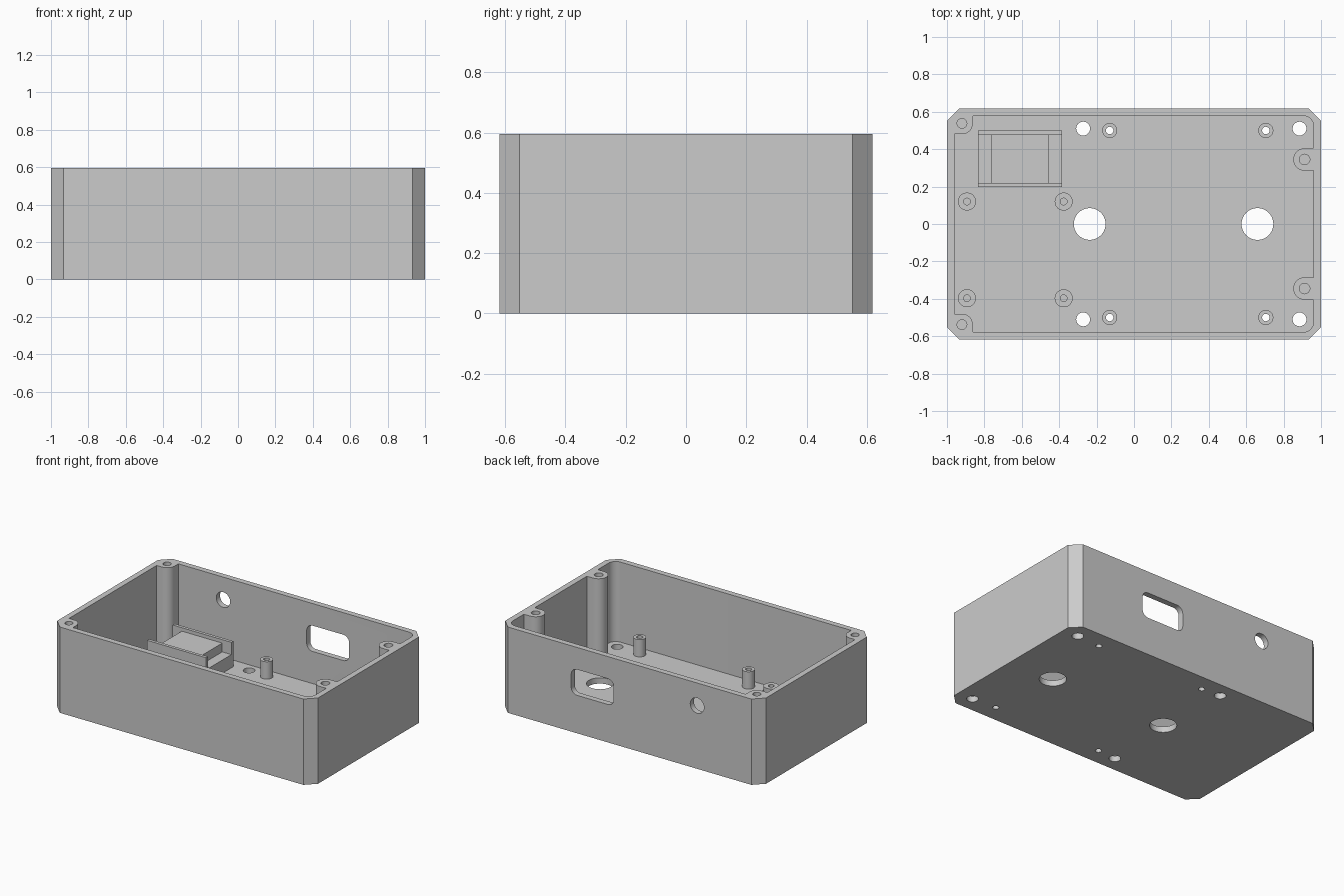
import bpy, bmesh
from math import pi, sin, cos

if "Cube" in bpy.data.objects:
    bpy.data.objects.remove(bpy.data.objects["Cube"], do_unlink=True)

grey = bpy.data.materials.new("light_grey_plastic")
grey.use_nodes = True
colour = (0.6, 0.6, 0.6, 1)
grey.diffuse_color = colour
grey.node_tree.nodes["Principled BSDF"].inputs["Base Color"].default_value = colour

HEIGHT, FLOOR = 0.595, 0.04
HX, HY, WALL, CHAMFER = 1.0, 0.618, 0.04, 0.066
IX, IY = HX - WALL, HY - WALL


def arc(cx, cy, r, start, end, n=12):
    """Points along an arc, angles in quarter turns."""
    return [(cx + r * cos(a), cy + r * sin(a))
            for a in ((start + (end - start) * i / n) * pi / 2 for i in range(n + 1))]


def circle(cx, cy, r, n=40):
    return arc(cx, cy, r, 0, 4, n)[:-1]


def rounded_rect(x0, x1, y0, y1, r):
    return (arc(x1 - r, y1 - r, r, 0, 1) + arc(x0 + r, y1 - r, r, 1, 2)
            + arc(x0 + r, y0 + r, r, 2, 3) + arc(x1 - r, y0 + r, r, 3, 4))


def prism(name, outline, low, high, axis="z"):
    """Extrude a flat outline along z, or an (x, z) outline along y."""
    bm = bmesh.new()
    place = (lambda u, v: (u, v, low)) if axis == "z" else (lambda u, v: (u, low, v))
    step = (0, 0, high - low) if axis == "z" else (0, high - low, 0)
    face = bm.faces.new([bm.verts.new(place(u, v)) for u, v in outline])
    top = bmesh.ops.extrude_face_region(bm, geom=[face])["geom"]
    bmesh.ops.translate(bm, vec=step, verts=[g for g in top if isinstance(g, bmesh.types.BMVert)])
    bmesh.ops.recalc_face_normals(bm, faces=bm.faces)
    mesh = bpy.data.meshes.new(name)
    bm.to_mesh(mesh)
    bm.free()
    mesh.materials.append(grey)
    obj = bpy.data.objects.new(name, mesh)
    bpy.context.collection.objects.link(obj)
    return obj


def activate(obj):
    bpy.ops.object.select_all(action="DESELECT")
    obj.select_set(True)
    bpy.context.view_layer.objects.active = obj


def combine(obj, tool, operation="DIFFERENCE"):
    """Apply a boolean, then drop the tool object."""
    activate(obj)
    mod = obj.modifiers.new("boolean", "BOOLEAN")
    mod.operation, mod.solver, mod.object = operation, "EXACT", tool
    bpy.ops.object.modifier_apply(modifier=mod.name)
    bpy.data.objects.remove(tool, do_unlink=True)


def smooth(obj):
    activate(obj)
    bpy.ops.object.shade_smooth_by_angle(angle=pi / 6)


# Chamfered outer shell, hollowed from the top
c = CHAMFER
shell = prism("enclosure_shell", [
    (HX, c - HY), (HX, HY - c), (HX - c, HY), (c - HX, HY),
    (-HX, HY - c), (-HX, c - HY), (c - HX, -HY), (HX - c, -HY)], 0, HEIGHT)
combine(shell, prism("cavity", rounded_rect(-IX, IX, -IY, IY, 0.055), FLOOR, HEIGHT + 0.1))

# Lid screw bosses: two in the left-hand corners, two on the opposite end wall
for side in (1, -1):
    x, y, r = -0.92, 0.538 * side, 0.058
    inward = arc(x, y, r, 0, -side)
    boss = inward + [(-0.962, y - side * r), (-0.962, side * 0.582), (x + r, side * 0.582)]
    combine(shell, prism("corner_boss", boss, FLOOR - 0.01, HEIGHT), "UNION")
    combine(shell, prism("screw_hole", circle(x, y, 0.026), HEIGHT - 0.25, HEIGHT + 0.1))

    x, y, r = 0.912, 0.345 * side, 0.06
    boss = arc(x, y, r, 1, 3, 24) + [(0.97, y - r), (0.97, y + r)]
    combine(shell, prism("end_boss", boss, FLOOR - 0.01, HEIGHT), "UNION")
    combine(shell, prism("screw_hole", circle(x, y, 0.028), HEIGHT - 0.25, HEIGHT + 0.1))

# Floor holes: two large, four mounting, four under the slim standoffs
holes = [(-0.237, 0, 0.085), (0.66, 0, 0.085)]
for side in (1, -1):
    holes += [(-0.272, 0.51 * side, 0.037), (0.885, 0.51 * side, 0.037),
              (-0.13, 0.5 * side, 0.02), (0.705, 0.5 * side, 0.02)]
for x, y, r in holes:
    combine(shell, prism("floor_hole", circle(x, y, r), -0.1, FLOOR + 0.05))

# Openings in the back wall
combine(shell, prism("port", rounded_rect(0.122, 0.448, 0.263, 0.442, 0.045), 0.5, 0.7, "y"))
combine(shell, prism("round_port", circle(-0.518, 0.438, 0.053), 0.5, 0.7, "y"))
smooth(shell)


# Board standoffs
def standoff(name, x, y, r, hole, top, hole_bottom):
    post = prism(name, circle(x, y, r), FLOOR, top)
    combine(post, prism("bore", circle(x, y, hole), hole_bottom, top + 0.1))
    smooth(post)


for y in (0.5, -0.5):
    for x in (-0.13, 0.705):
        standoff("slim_standoff", x, y, 0.04, 0.02, 0.16, 0)
for y in (0.12, -0.397):
    for x in (-0.893, -0.376):
        standoff("wide_standoff", x, y, 0.048, 0.018, 0.15, FLOOR + 0.01)

# Module cradle: stepped block between two thin rails
prism("cradle_block", [
    (-0.835, FLOOR), (-0.385, FLOOR), (-0.385, 0.132), (-0.455, 0.132),
    (-0.455, 0.193), (-0.765, 0.193), (-0.765, 0.132), (-0.835, 0.132)], 0.22, 0.477, "y")
for name, y0, y1 in (("cradle_front_rail", 0.198, 0.22), ("cradle_back_rail", 0.477, 0.499)):
    prism(name, [(-0.835, FLOOR), (-0.385, FLOOR), (-0.385, 0.217), (-0.835, 0.217)], y0, y1, "y")
